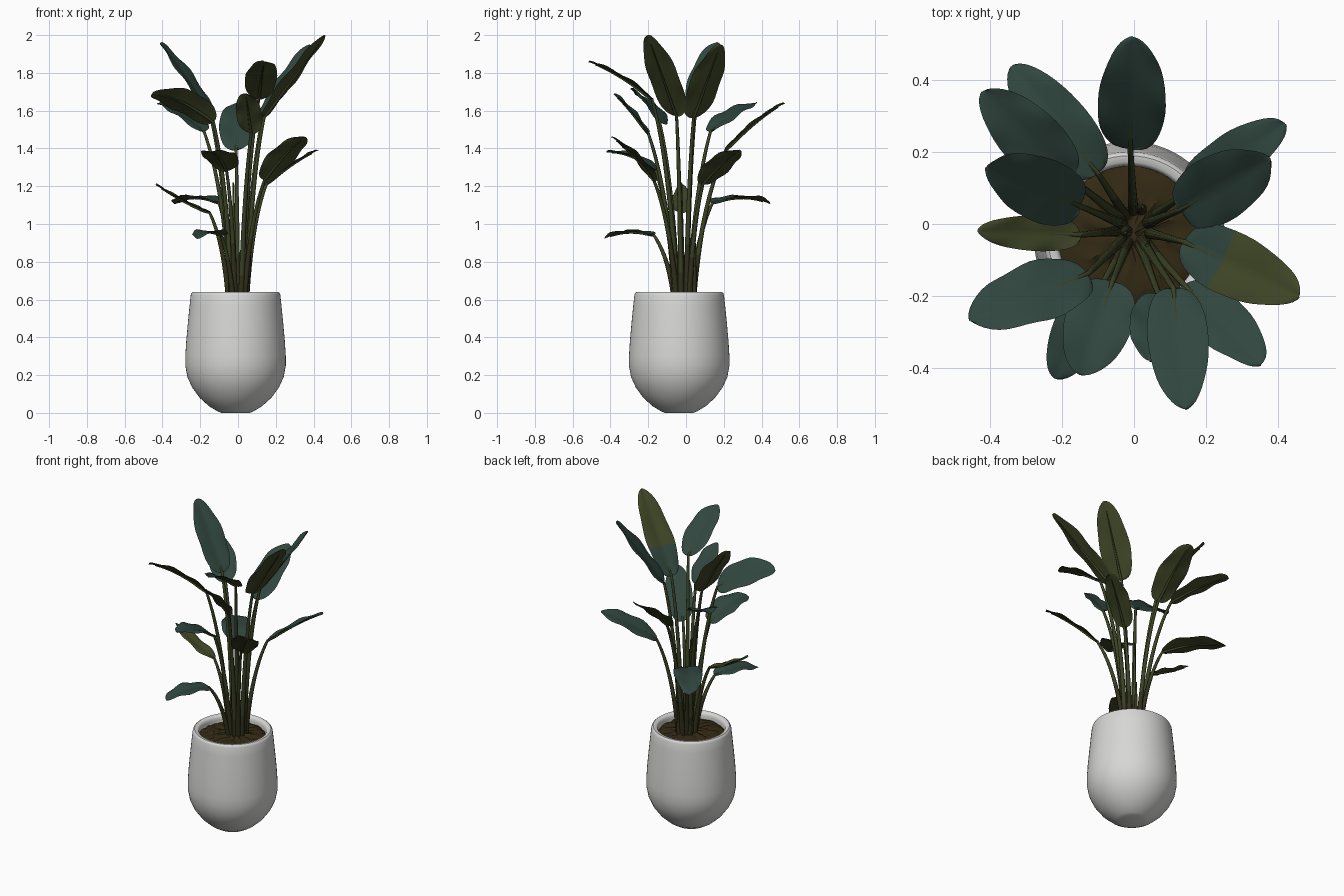
import bpy, bmesh, math, random
from mathutils import Vector

if "Cube" in bpy.data.objects:
    bpy.data.objects.remove(bpy.data.objects["Cube"])

random.seed(4)
POT = Vector((-0.013, -0.036, 0))


def material(name, rgb):
    m = bpy.data.materials.new(name)
    m.diffuse_color = (*rgb, 1)
    m.use_nodes = True
    m.node_tree.nodes["Principled BSDF"].inputs["Base Color"].default_value = m.diffuse_color
    return m


white = material("pot_white", (0.68, 0.68, 0.67))
teal = material("leaf_upper_green", (0.030, 0.062, 0.050))
olive = material("leaf_under_olive", (0.052, 0.064, 0.020))
stem_mat = material("stem_green", (0.042, 0.054, 0.018))
sheath_mat = material("sheath_brown", (0.032, 0.030, 0.011))
soil_mat = material("soil_brown", (0.034, 0.023, 0.007))


def finish(name, bm, mats, angle=40):
    me = bpy.data.meshes.new(name)
    for f in bm.faces:
        f.smooth = True
    bm.to_mesh(me)
    bm.free()
    for m in mats:
        me.materials.append(m)
    me.set_sharp_from_angle(angle=math.radians(angle))
    ob = bpy.data.objects.new(name, me)
    bpy.context.collection.objects.link(ob)
    return ob


def lathe(name, profile, mat, seg=64, bump=0.0):
    """Revolve (radius, z) points; ends are capped with a centre point."""
    bm = bmesh.new()
    rings = []
    for r, z in profile:
        ring = []
        for k in range(seg):
            a = 2 * math.pi * k / seg
            ring.append(bm.verts.new((POT.x + r * math.cos(a), POT.y + r * math.sin(a),
                                      z + random.uniform(-bump, bump))))
        rings.append(ring)
    for lo, hi in zip(rings, rings[1:]):
        for k in range(seg):
            j = (k + 1) % seg
            bm.faces.new((lo[k], lo[j], hi[j], hi[k]))
    bm.faces.new(rings[0][::-1])
    bm.faces.new(rings[-1])
    bmesh.ops.recalc_face_normals(bm, faces=bm.faces)
    return finish(name, bm, [mat])


def tube(name, pts, radii, sides=10, sheath_top=0.0):
    """Tapered round tube through pts; faces below sheath_top are brown."""
    bm = bmesh.new()
    rings = []
    for i, p in enumerate(pts):
        d = (pts[min(i + 1, len(pts) - 1)] - pts[max(i - 1, 0)]).normalized()
        u = d.cross(Vector((0.3, 1, 0.1))).normalized()
        v = d.cross(u)
        rings.append([bm.verts.new(p + radii[i] * (u * math.cos(a) + v * math.sin(a)))
                      for a in (2 * math.pi * k / sides for k in range(sides))])
    for lo, hi in zip(rings, rings[1:]):
        for k in range(sides):
            j = (k + 1) % sides
            f = bm.faces.new((lo[k], lo[j], hi[j], hi[k]))
            f.material_index = int(f.calc_center_median().z < sheath_top)
    bm.faces.new(rings[0][::-1])
    bm.faces.new(rings[-1])
    bmesh.ops.recalc_face_normals(bm, faces=bm.faces)
    finish(name, bm, [stem_mat, sheath_mat])


def bezier(a, b, c, t):
    return a * (1 - t) ** 2 + b * 2 * t * (1 - t) + c * t * t


def leaf(index, base, tip, width, arch, roll, olive_from):
    """One blade (upper and under skins) with its stalk and midrib."""
    base, tip = Vector(base), Vector(tip)
    axis = (tip - base).normalized()
    side = axis.cross(Vector((0, 0, 1))).normalized()
    normal = side.cross(axis)
    c, s = math.cos(math.radians(roll)), math.sin(math.radians(roll))
    side, normal = side * c + normal * s, normal * c - side * s
    mid = (base + tip) / 2 + Vector((0, 0, 2 * arch))
    N, M = 20, 10
    phase = random.uniform(0, 6)
    bm = bmesh.new()
    top, bot = [], []
    for i in range(N + 1):
        t = 0.5 - 0.5 * math.cos(math.pi * i / N)
        w = max(0.004, width / 2 * t ** 0.36 * (1 - t) ** 0.52 / 0.553)
        p = bezier(base, mid, tip, t)
        rt, rb = [], []
        for j in range(M + 1):
            u = 2 * j / M - 1
            ripple = 0.006 * u * u * math.sin(14 * t + phase + 2 * u)
            q = p + side * (u * w) + normal * (0.22 * abs(u) * w - 0.10 * u * u * w + ripple)
            if j in (0, M) or i in (0, N):
                rt.append(bm.verts.new(q))
                rb.append(rt[-1])
            else:
                rt.append(bm.verts.new(q + normal * 0.002))
                rb.append(bm.verts.new(q - normal * 0.002))
        top.append(rt)
        bot.append(rb)
    for i in range(N):
        for j in range(M):
            f = bm.faces.new((top[i][j], top[i][j + 1], top[i + 1][j + 1], top[i + 1][j]))
            f.material_index = int(i / N >= olive_from)
            quad = (bot[i][j], bot[i + 1][j], bot[i + 1][j + 1], bot[i][j + 1])
            f = bm.faces.new(quad)
            f.material_index = 1
    finish(f"leaf_{index}", bm, [teal, olive], 60)

    # stalk: rises from the clump, bends outwards and runs on as the midrib
    out = Vector((base.x, base.y, 0)).normalized()
    root = Vector((0.0, -0.01, 0.58)) + out * random.uniform(0.025, 0.055)
    bend = root.lerp(base, 0.28)
    bend.z = root.z + (base.z - root.z) * 0.68
    pts = [bezier(root, bend, base, k / 16) for k in range(17)]
    radii = [0.017 - 0.009 * (k / 16) ** 0.7 for k in range(17)]
    for k in range(1, 9):
        t = k / 9
        pts.append(bezier(base, mid, tip, t) - normal * 0.004)
        radii.append(0.007 * (1 - t) + 0.0015)
    tube(f"stalk_{index}", pts, radii, sheath_top=0.72 + 0.1 * (index % 3))


# pot: rounded tapered body with a thick rim
lathe("pot", [(0.075, 0), (0.095, 0.008), (0.14, 0.035), (0.19, 0.080), (0.23, 0.135),
              (0.255, 0.19), (0.266, 0.25), (0.266, 0.30), (0.261, 0.38), (0.252, 0.48),
              (0.243, 0.57), (0.237, 0.625), (0.233, 0.635), (0.226, 0.64), (0.208, 0.638),
              (0.200, 0.63), (0.197, 0.615), (0.196, 0.56)], white)

# soil: low lumpy mound
lathe("soil", [(0.197, 0.595), (0.17, 0.605), (0.14, 0.608), (0.11, 0.61), (0.08, 0.612),
               (0.05, 0.614), (0.02, 0.615)], soil_mat, seg=48, bump=0.008)

# leaves: base, tip, width, arch, roll, where the upper side turns olive (2 = never)
LEAVES = [
    ((-0.01, 0.21, 1.39), (0.00, 0.52, 1.64), 0.19, 0.02, 0, 2),
    ((-0.10, 0.14, 1.11), (-0.34, 0.44, 1.11), 0.17, 0.03, 0, 2),
    ((-0.18, 0.13, 1.49), (-0.42, 0.37, 1.64), 0.17, 0.02, 0, 2),
    ((-0.15, 0.05, 1.59), (-0.41, 0.16, 1.96), 0.18, 0.01, 0, 2),
    ((-0.15, -0.03, 1.06), (-0.435, -0.02, 1.21), 0.10, -0.01, 0, 0),
    ((-0.13, -0.14, 1.54), (-0.455, -0.27, 1.69), 0.20, 0.03, -32, 2),
    ((-0.09, -0.17, 0.94), (-0.22, -0.43, 0.925), 0.15, 0.025, 0, 2),
    ((-0.06, -0.16, 1.28), (-0.15, -0.42, 1.38), 0.19, 0.03, 0, 2),
    ((0.07, -0.20, 1.48), (0.04, -0.38, 1.69), 0.14, 0.01, 0, 2),
    ((0.11, -0.18, 1.66), (0.14, -0.515, 1.86), 0.17, 0.02, 0, 2),
    ((0.14, -0.17, 1.23), (0.355, -0.39, 1.46), 0.16, 0.02, 18, 2),
    ((0.14, -0.05, 1.57), (0.46, -0.20, 2.00), 0.18, 0.0, 0, 0.36),
    ((0.15, 0.09, 1.21), (0.42, 0.28, 1.39), 0.15, 0.015, 15, 2),
    ((0.13, 0.04, 1.56), (0.38, 0.18, 1.95), 0.19, 0.0, 0, 2),
]
for n, spec in enumerate(LEAVES, 1):
    leaf(n, *spec)

# young shoots in the middle of the clump
for n, (x, y, z) in enumerate([(-0.02, -0.02, 1.22), (0.03, -0.05, 1.0), (0.02, 0.04, 0.9),
                               (-0.04, 0.02, 0.85)], 1):
    foot = Vector((x, y, 0.58))
    pts = [foot + Vector((0.2 * x, 0.2 * y, z - 0.58)) * (k / 8) for k in range(9)]
    tube(f"shoot_{n}", pts, [0.018 - 0.014 * k / 8 for k in range(9)], sheath_top=0.8)
